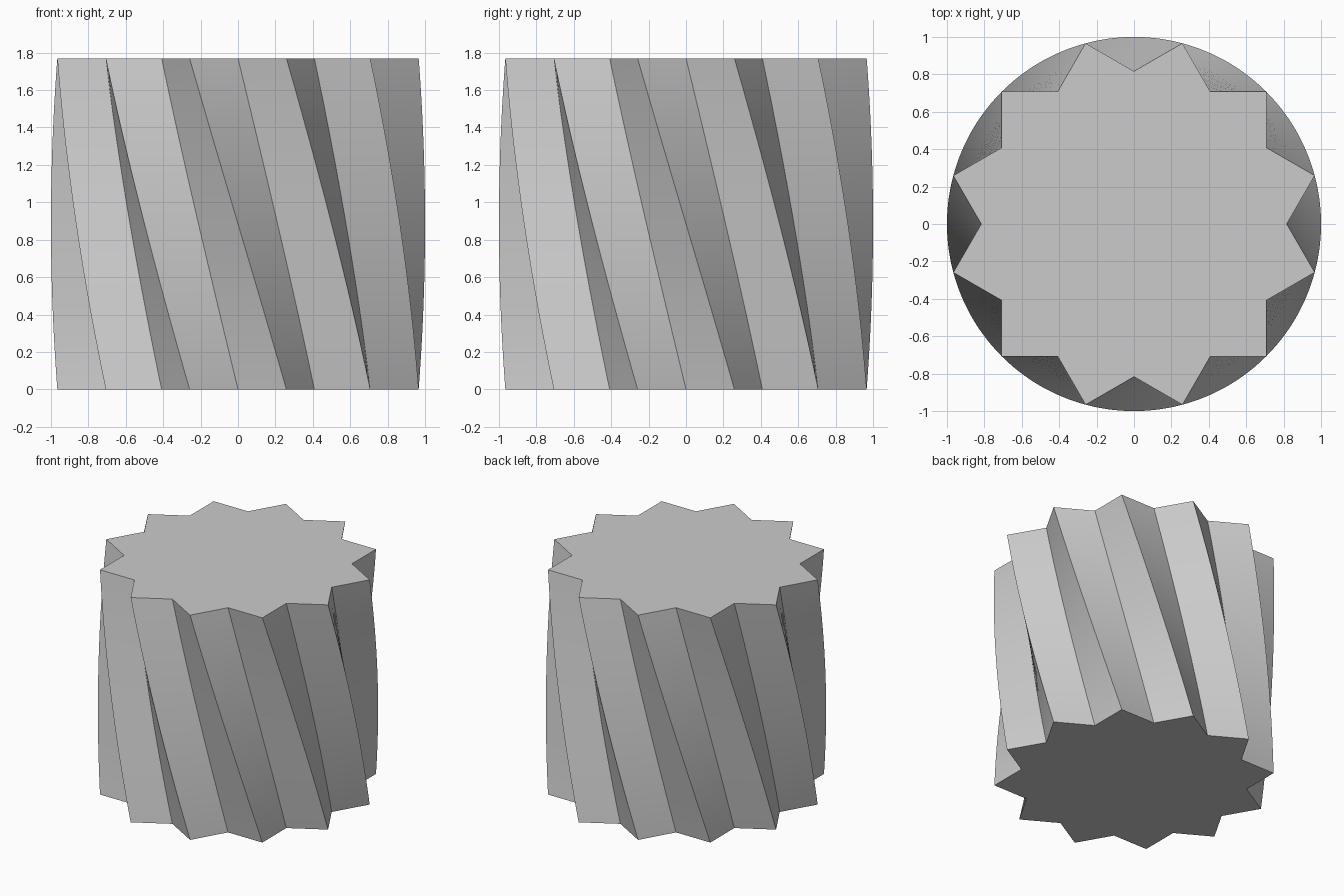
import bpy, bmesh
from math import sin, cos, pi, radians

cube = bpy.data.objects.get("Cube")
if cube:
    bpy.data.objects.remove(cube, do_unlink=True)

POINTS = 12                 # star tips
TIP, VALLEY = 1.0, 0.8165   # radii
HEIGHT = 1.77
TWIST = radians(-30)        # one tip spacing, bottom to top
SLICES = 40

# Plain grey
grey = bpy.data.materials.new("grey")
grey.use_nodes = True
colour = (0.6, 0.6, 0.6, 1)
grey.diffuse_color = colour
grey.node_tree.nodes["Principled BSDF"].inputs["Base Color"].default_value = colour

# Twisted star prism: one star ring per slice
bm = bmesh.new()
rings = []
for s in range(SLICES + 1):
    t = s / SLICES
    ring = []
    for i in range(2 * POINTS):
        r = TIP if i % 2 else VALLEY
        a = i * pi / POINTS + TWIST * t
        ring.append(bm.verts.new((r * cos(a), r * sin(a), HEIGHT * t)))
    rings.append(ring)

# Fluted side walls
n = 2 * POINTS
for low, high in zip(rings, rings[1:]):
    for i in range(n):
        j = (i + 1) % n
        bm.faces.new((low[i], low[j], high[j], high[i]))

# Flat end caps
bm.faces.new(rings[0][::-1])
bm.faces.new(rings[-1])

mesh = bpy.data.meshes.new("twisted_star_prism")
bm.to_mesh(mesh)
bm.free()
mesh.materials.append(grey)
prism = bpy.data.objects.new("twisted_star_prism", mesh)
bpy.context.collection.objects.link(prism)

# Smooth along the twist, sharp at the ridges and caps
for o in bpy.context.selected_objects:
    o.select_set(False)
prism.select_set(True)
bpy.context.view_layer.objects.active = prism
bpy.ops.object.shade_smooth_by_angle(angle=radians(30))
